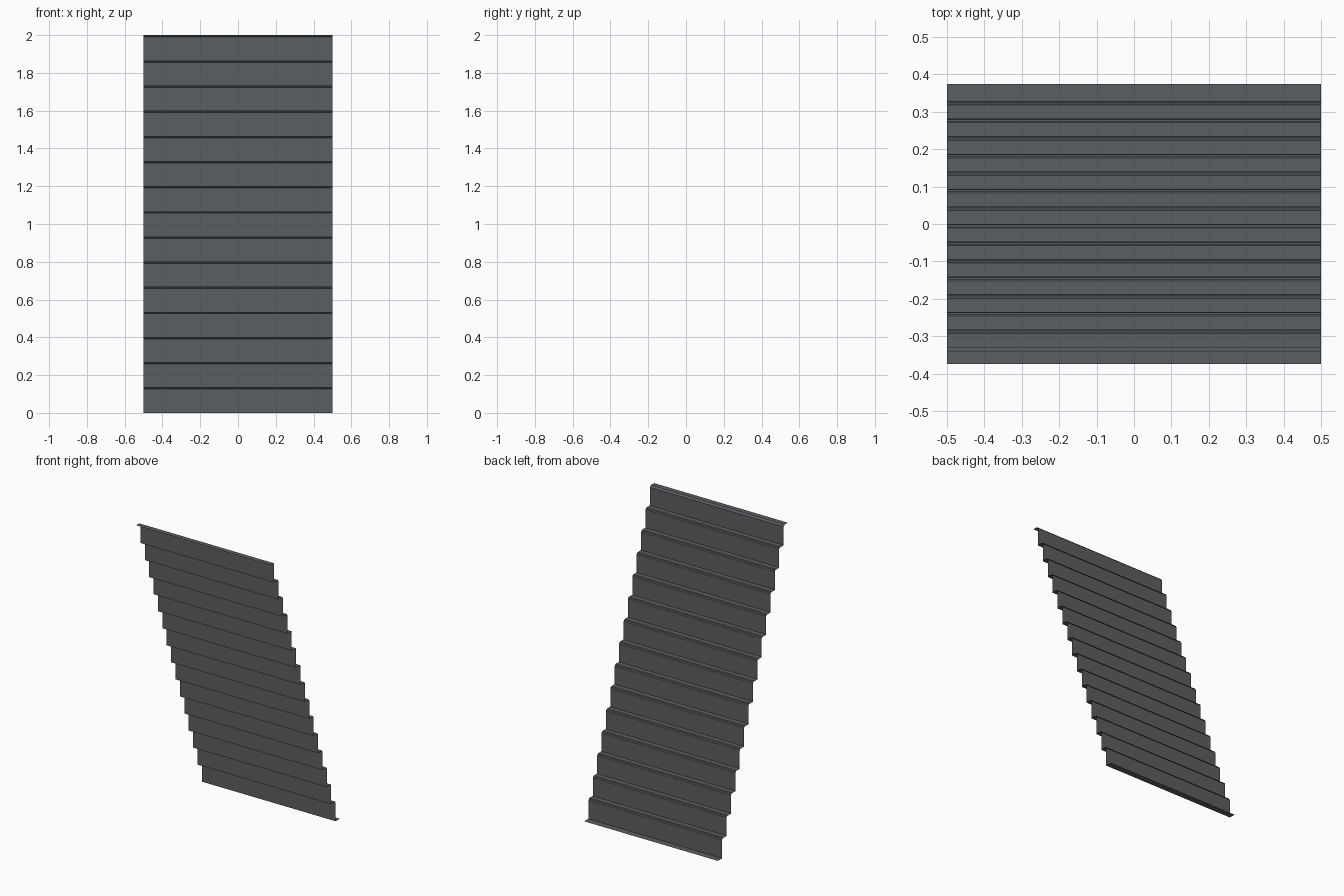
import bpy

if "Cube" in bpy.data.objects:
    bpy.data.objects.remove(bpy.data.objects["Cube"])

COUNT = 15
WIDTH = 1.0
STEP_Y, STEP_Z = -0.0469, 0.1331
HEIGHT = 2.0 - (COUNT - 1) * STEP_Z      # one slat
FLANGE, BEVEL = 0.045, 0.011
Y0 = 0.3733                              # rear edge of lowest flange

slate = bpy.data.materials.new("slate grey metal")
slate.diffuse_color = (0.105, 0.112, 0.12, 1)
slate.use_nodes = True
slate.node_tree.nodes["Principled BSDF"].inputs["Base Color"].default_value = slate.diffuse_color

# Z-shaped slat section (y, z): rear flange, upright face, bevel, front lip
section = [(0, 0), (-FLANGE, 0), (-FLANGE, HEIGHT - BEVEL),
           (-FLANGE - BEVEL, HEIGHT), (-2 * FLANGE, HEIGHT)]

# Thin sheet slat
n = len(section)
verts = [(x, y, z) for x in (-WIDTH / 2, WIDTH / 2) for y, z in section]
faces = [(i, i + 1, n + i + 1, n + i) for i in range(n - 1)]
mesh = bpy.data.meshes.new("slat")
mesh.from_pydata(verts, [], faces)
mesh.materials.append(slate)

# Stack of slats, each one stepping forward and up
for k in range(COUNT):
    slat = bpy.data.objects.new(f"slat_{k + 1}", mesh)
    slat.location = (0, Y0 + k * STEP_Y, k * STEP_Z)
    bpy.context.collection.objects.link(slat)
